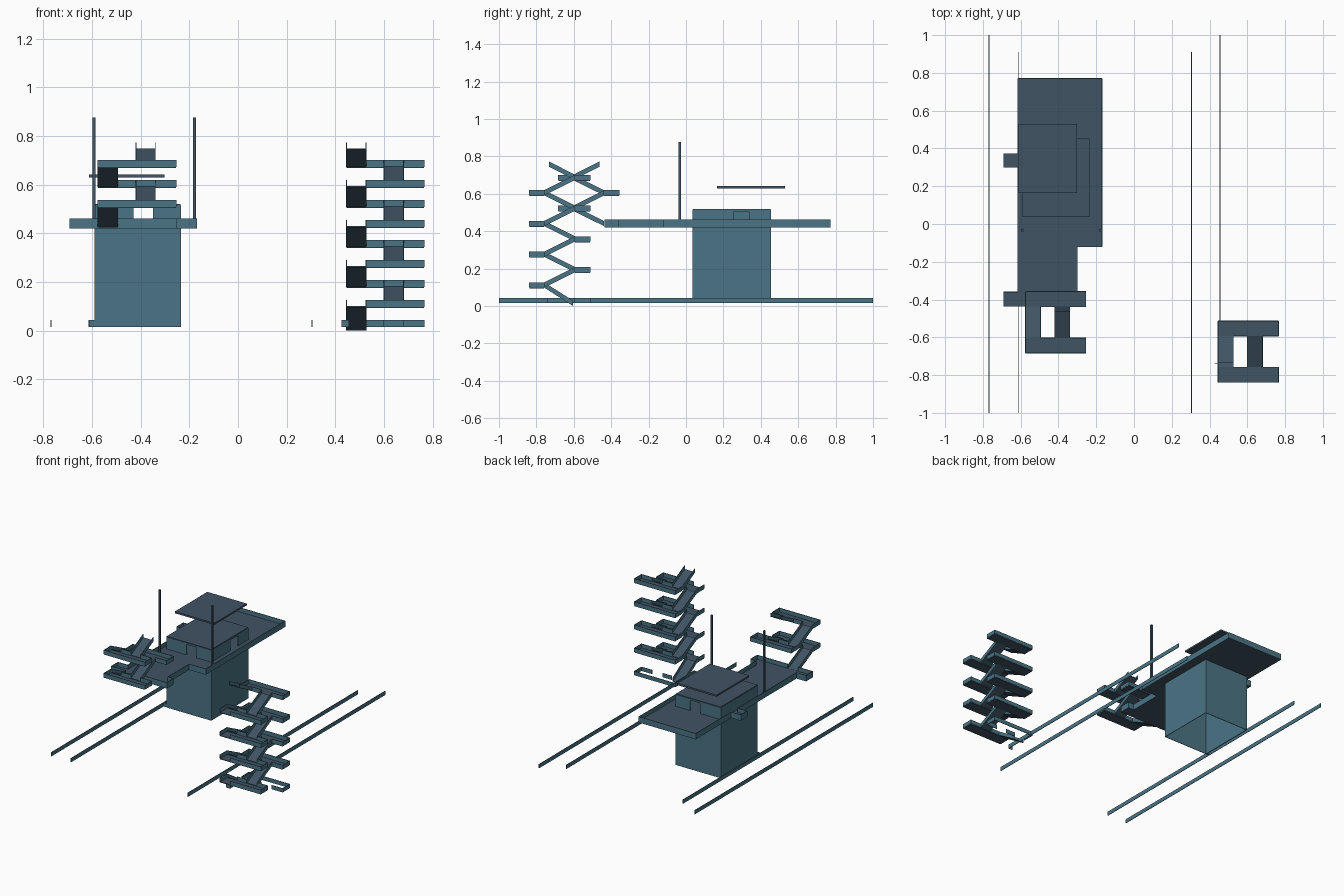
import bpy
from mathutils import Vector

if "Cube" in bpy.data.objects:
    bpy.data.objects.remove(bpy.data.objects["Cube"])


def material(name, rgb):
    m = bpy.data.materials.new(name)
    m.diffuse_color = (*rgb, 1)
    m.use_nodes = True
    m.node_tree.nodes["Principled BSDF"].inputs["Base Color"].default_value = m.diffuse_color
    return m


TEAL = material("teal walls", (0.069, 0.178, 0.238))
SLATE = material("slate surfaces", (0.051, 0.087, 0.125))
FACES = [(3, 2, 1, 0), (4, 5, 6, 7), (0, 1, 5, 4), (1, 2, 6, 5), (2, 3, 7, 6), (3, 0, 4, 7)]
T = 0.004       # thickness of thin walls and plates
RIM = 0.028     # parapet height


def make(name, solids, mat):
    """One mesh from a list of eight-cornered solids."""
    verts, faces = [], []
    for s in solids:
        n = len(verts)
        verts += s
        faces += [[n + i for i in f] for f in FACES]
    me = bpy.data.meshes.new(name)
    me.from_pydata(verts, [], faces)
    me.materials.append(mat)
    ob = bpy.data.objects.new(name, me)
    bpy.context.collection.objects.link(ob)
    return ob


def box(x0, x1, y0, y1, z0, z1):
    return [(x, y, z) for z in (z0, z1) for x, y in ((x0, y0), (x1, y0), (x1, y1), (x0, y1))]


def wall(p, q, h, t=T):
    """Thin upright wall on the segment p-q, which may slope."""
    p, q = Vector(p), Vector(q)
    d = q - p
    n = Vector((-d.y, d.x, 0)).normalized() * t / 2
    ring = [p - n, q - n, q + n, p + n]
    return [tuple(v) for v in ring] + [(v.x, v.y, v.z + h) for v in ring]


def fence(points, z, h=RIM):
    return [wall((*a, z), (*b, z), h) for a, b in zip(points, points[1:])]


def door_wall(a, b, d0, d1, z0, z1, ztop):
    """Wall from a to b with a doorway between fractions d0 and d1."""
    a, b = Vector(a), Vector(b)
    c, d = a.lerp(b, d0), a.lerp(b, d1)
    return [wall((*a, z0), (*c, z0), ztop - z0), wall((*d, z0), (*b, z0), ztop - z0),
            wall((*c, z1), (*d, z1), ztop - z1)]


# Stair towers: landings alternate back and front, joined by sloping flights
def stair_tower(name, ox, oy, levels, first_landing, open_front):
    plates, rims = [], []
    x0, x1 = ox, ox + 0.32
    back_in, back_out = oy + 0.245, oy + 0.325
    front_in, front_out = oy + 0.08, oy
    for i, z in enumerate(levels):
        at_back = i % 2 == 0
        inner, outer = (back_in, back_out) if at_back else (front_in, front_out)
        last = i == len(levels) - 1
        if not last and (i or first_landing):
            if i:
                plates.append(box(x0, x1, min(inner, outer), max(inner, outer), z - T, z))
            start = x0 + 0.08 if open_front and not at_back else x0
            rims += fence([(start, outer), (x1, outer), (x1, inner), (x0 + 0.235, inner)], z)
            rims += fence([(x0 + 0.08, inner), (x0 + 0.155, inner)], z)
            rims += fence([(x0, inner), (x0, outer)], z)
        if last:
            break
        # flight up to the next level
        fx = x0 if at_back else x0 + 0.155
        ya, yb = (back_in, front_in) if at_back else (front_in, back_in)
        za, zb = z, levels[i + 1]
        if i == 0 and first_landing:
            za, ya = 0.0, ya - 0.01
        if i == len(levels) - 2:
            yb = ya + (yb - ya) * 0.85
        plates.append(wall((fx + 0.04, ya, za), (fx + 0.04, yb, zb), T, 0.08))
        rims += [wall((x, ya, za), (x, yb, zb), RIM) for x in (fx, fx + 0.08)]
    make(name + "_floors", plates, SLATE)
    make(name + "_parapets", rims, TEAL)


STEP = 0.0822
stair_tower("right_stair", 0.445, -0.838, [0.016 + STEP * i for i in range(9)] + [0.745], True, True)
stair_tower("left_stair", -0.575, -0.683, [0.427 + STEP * i for i in range(4)] + [0.745], False, False)

# Ground rails
Z0 = 0.016
make("ground_rails", fence([(-0.768, -1), (-0.768, 1)], Z0)
     + fence([(-0.613, -1), (-0.613, 0.91)], Z0)
     + fence([(-0.613, 0.04), (-0.59, 0.04)], Z0)
     + fence([(0.305, -1), (0.305, 0.91)], Z0)
     + fence([(0.425, -0.74), (0.455, -0.74), (0.455, 1)], Z0), TEAL)

# Tower shaft, open underneath
X0, X1, Y0, Y1 = -0.588, -0.237, 0.038, 0.452
make("tower_shaft", fence([(X0, Y0), (X1, Y0), (X1, Y1), (X0, Y1), (X0, Y0)], Z0, 0.406), TEAL)

# Deck floor, landing strip and side balcony
make("deck_floor", [box(-0.615, -0.17, -0.12, 0.77, 0.42, 0.432),
                    box(-0.615, -0.30, -0.36, -0.12, 0.42, 0.432),
                    box(-0.69, -0.255, -0.435, -0.36, 0.42, 0.432),
                    box(-0.69, -0.615, 0.30, 0.372, 0.42, 0.432)], SLATE)
make("deck_parapet",
     fence([(-0.495, -0.435), (-0.255, -0.435), (-0.255, -0.36), (-0.30, -0.36), (-0.30, -0.12),
            (-0.17, -0.12), (-0.17, 0.77), (-0.615, 0.77), (-0.615, 0.372), (-0.69, 0.372),
            (-0.69, 0.30), (-0.615, 0.30), (-0.615, -0.36), (-0.69, -0.36), (-0.69, -0.435),
            (-0.575, -0.435)], 0.42, 0.042), TEAL)

# Cabin on the deck with doorways
cabin = door_wall((X0, Y0), (X1, Y0), 0.45, 0.68, 0.432, 0.505, 0.515)
cabin += door_wall((X0, Y1), (X1, Y1), 0.45, 0.68, 0.432, 0.505, 0.515)
cabin += door_wall((X1, Y0), (X1, Y1), 0.52, 0.72, 0.432, 0.505, 0.515)
cabin += fence([(X0, Y0), (X0, Y1)], 0.432, 0.083)
make("cabin_walls", cabin, TEAL)
make("cabin_roof", [box(X0, X1, Y0, Y1, 0.514, 0.52)], SLATE)

# Floating canopy and the two masts
make("canopy", [box(-0.612, -0.302, 0.165, 0.53, 0.629, 0.641)], SLATE)
make("masts", [box(x - 0.006, x + 0.006, -0.041, -0.027, 0.432, 0.877) for x in (-0.591, -0.178)], SLATE)
